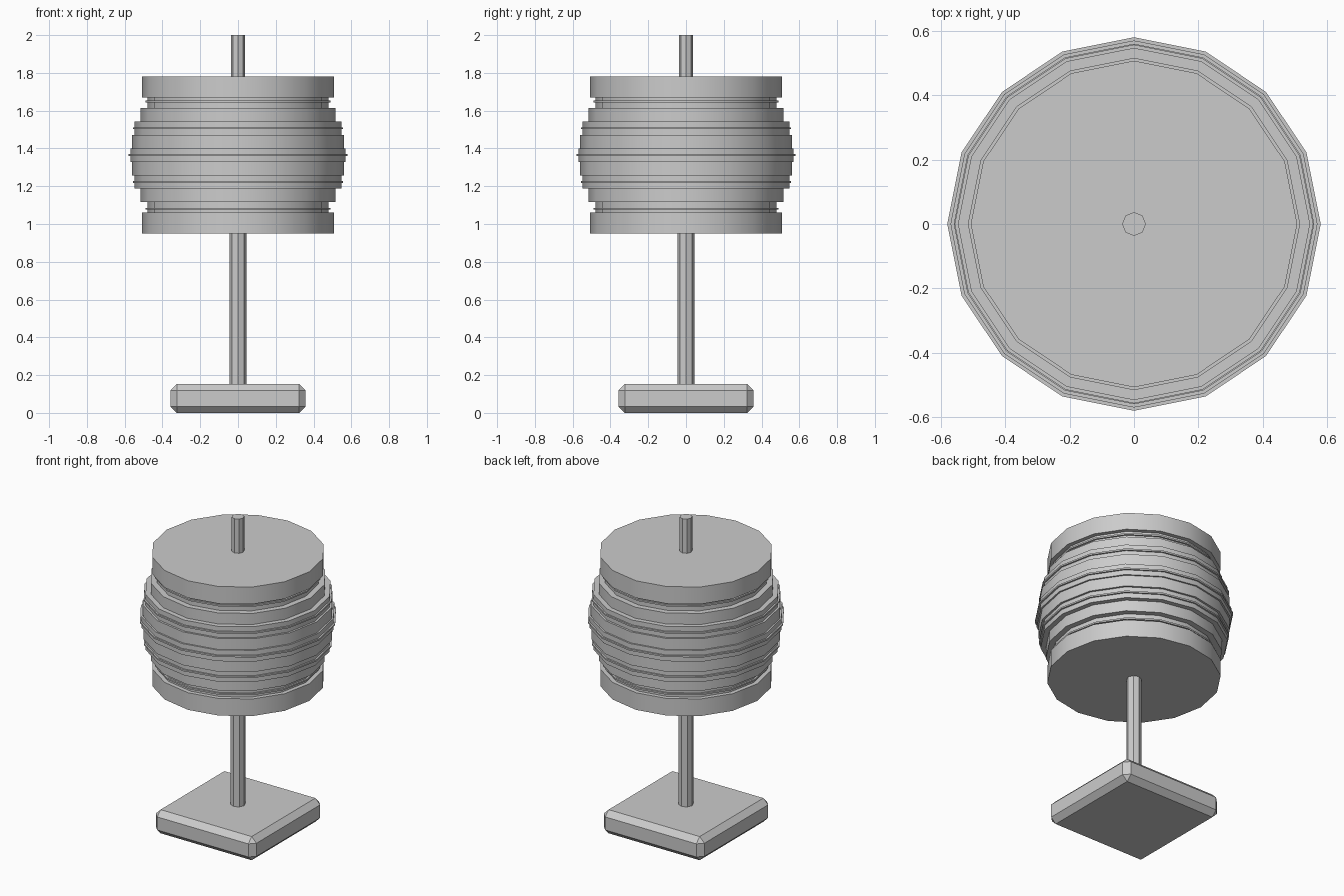
import bpy
import bmesh
from math import radians

cube = bpy.data.objects.get("Cube")
if cube:
    bpy.data.objects.remove(cube, do_unlink=True)

grey = bpy.data.materials.new("plain_grey")
grey.use_nodes = True
grey.diffuse_color = (0.6, 0.6, 0.6, 1)
grey.node_tree.nodes["Principled BSDF"].inputs["Base Color"].default_value = (0.6, 0.6, 0.6, 1)


def finish(name, bm):
    mesh = bpy.data.meshes.new(name)
    bm.to_mesh(mesh)
    bm.free()
    mesh.materials.append(grey)
    obj = bpy.data.objects.new(name, mesh)
    bpy.context.collection.objects.link(obj)
    return obj


def disc(name, radius, bottom, top, sides, smooth=False):
    """Closed prism with a corner on each axis."""
    bm = bmesh.new()
    bmesh.ops.create_cone(bm, cap_ends=True, segments=sides, radius1=radius,
                          radius2=radius, depth=top - bottom)
    bmesh.ops.translate(bm, verts=bm.verts, vec=(0, 0, (top + bottom) / 2))
    obj = finish(name, bm)
    if smooth:
        bpy.ops.object.select_all(action="DESELECT")
        obj.select_set(True)
        bpy.context.view_layer.objects.active = obj
        bpy.ops.object.shade_smooth_by_angle(angle=radians(30))
    return obj


# Square base with chamfered edges
bm = bmesh.new()
bmesh.ops.create_cube(bm, size=1)
bmesh.ops.scale(bm, verts=bm.verts, vec=(0.716, 0.716, 0.152))
bmesh.ops.translate(bm, verts=bm.verts, vec=(0, 0, 0.076))
bmesh.ops.bevel(bm, geom=bm.edges[:], offset=0.034, segments=1, affect="EDGES")
finish("base", bm)

# Stem and the finial above the shade
disc("stem", 0.044, 0.14, 1.0, 8)
disc("finial", 0.037, 1.75, 2.0, 8)

# Shade: stacked discs, mirrored about the middle height
MID = 1.365
disc("shade_middle", 0.57, MID - 0.036, MID + 0.036, 16, True)
disc("rib_middle", 0.58, MID - 0.005, MID + 0.005, 16, True)
layers = [("inner", 0.56, 0.036, 0.107), ("step", 0.547, 0.107, 0.178),
          ("outer", 0.516, 0.178, 0.249), ("neck", 0.48, 0.249, 0.305),
          ("end", 0.507, 0.305, 0.415)]
ribs = [("step", 0.557, 0.142), ("neck", 0.491, 0.284)]
for side, sign in (("upper", 1), ("lower", -1)):
    for name, radius, near, far in layers:
        low, high = sorted((MID + sign * near, MID + sign * far))
        disc(f"shade_{name}_{side}", radius, low, high, 16, True)
    for name, radius, offset in ribs:
        z = MID + sign * offset
        disc(f"rib_{name}_{side}", radius, z - 0.005, z + 0.005, 16, True)
